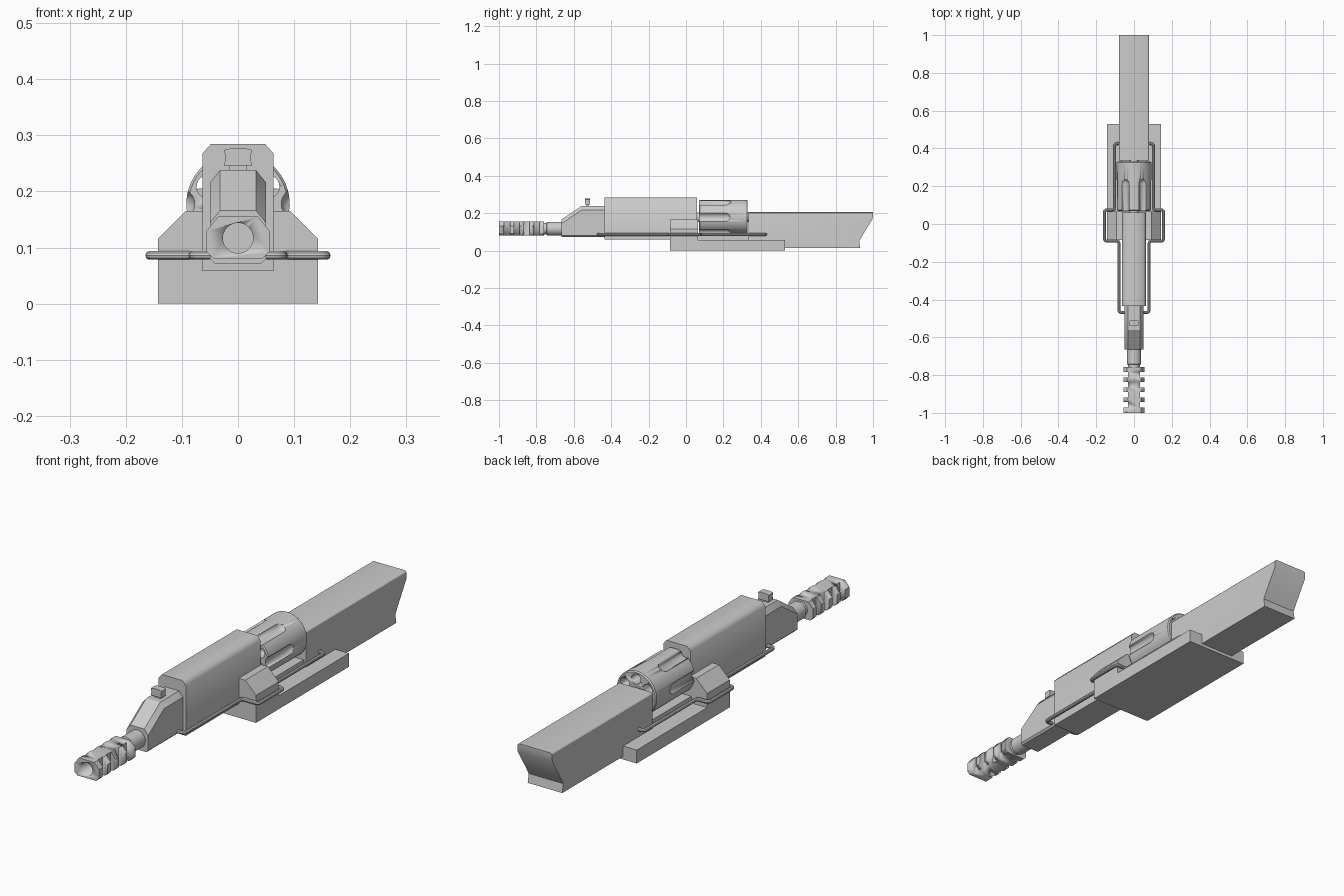
import bpy, bmesh, math
from mathutils import Vector

if "Cube" in bpy.data.objects:
    bpy.data.objects.remove(bpy.data.objects["Cube"])


def finish(name, bm, smooth=30):
    bmesh.ops.recalc_face_normals(bm, faces=bm.faces)
    me = bpy.data.meshes.new(name)
    bm.to_mesh(me)
    bm.free()
    ob = bpy.data.objects.new(name, me)
    bpy.context.collection.objects.link(ob)
    bpy.ops.object.select_all(action='DESELECT')
    bpy.context.view_layer.objects.active = ob
    ob.select_set(True)
    bpy.ops.object.shade_smooth_by_angle(angle=math.radians(smooth))
    return ob


def loft(name, sections, smooth=30):
    """Skin a list of (y, [(x, z), ...]) sections and cap both ends."""
    bm = bmesh.new()
    rows = [[bm.verts.new((x, y, z)) for x, z in prof] for y, prof in sections]
    n = len(rows[0])
    for a, b in zip(rows, rows[1:]):
        for i in range(n):
            bm.faces.new((a[i], a[(i + 1) % n], b[(i + 1) % n], b[i]))
    bm.faces.new(rows[0])
    bm.faces.new(rows[-1])
    return finish(name, bm, smooth)


def prism(name, prof, y0, y1, smooth=30):
    return loft(name, [(y0, prof), (y1, prof)], smooth)


def ring(r, cx, cz, n=32):
    return [(cx + r * math.cos(2 * math.pi * i / n), cz + r * math.sin(2 * math.pi * i / n)) for i in range(n)]


def mirrored(half):
    return half + [(-x, z) for x, z in reversed(half)]


def rect(x0, x1, z0, z1):
    return [(x0, z0), (x1, z0), (x1, z1), (x0, z1)]


def cut(ob, cutters):
    bpy.context.view_layer.objects.active = ob
    for c in cutters:
        m = ob.modifiers.new("cut", 'BOOLEAN')
        m.operation = 'DIFFERENCE'
        m.solver = 'EXACT'
        m.object = c
        bpy.ops.object.modifier_apply(modifier=m.name)
        bpy.data.objects.remove(c)


# Muzzle brake with side slots and bore
BZ = 0.117
brake = prism("muzzle_brake", mirrored([(.044, .08), (.056, .092), (.056, .13), (.036, .155)]), -1, -.758)
cutters = [prism("bore", ring(.027, 0, BZ), -1.05, -.80)]
for y in (-.957, -.904, -.851, -.798):
    for s in (-1, 1):
        cutters.append(prism("slot", rect(*sorted((s * .032, s * .09)), .05, .2), y - .015, y + .015))
cut(brake, cutters)

# Barrel with a narrow neck behind the brake
loft("barrel", [(y, ring(r, 0, BZ)) for y, r in
                ((-.77, .031), (-.745, .031), (-.742, .037), (-.65, .037))])

# Sloped barrel shroud
def shroud(top, drop):
    return mirrored([(.042, .072), (.05, .08), (.05, top - drop), (.032, top)])

loft("barrel_shroud", [(-.665, shroud(.166, .022)), (-.56, shroud(.238, .022)), (-.43, shroud(.238, .022))])

# Front sight: stem and hourglass head
prism("sight_stem", rect(-.015, .015, .23, .255), -.533, -.520)
prism("sight_head", mirrored([(.025, .246), (.022, .26), (.025, .274), (.012, .277)]), -.541, -.512)

# Main frame
prism("main_frame", mirrored([(.063, .058), (.063, .268), (.048, .285)]), -.435, .06, 60)

# Base plate, shoulder block and floor below the drum
prism("base_plate", rect(-.143, .143, 0, .056), -.085, .53)
prism("shoulder_block", mirrored([(.143, 0), (.143, .115), (.093, .165)]), -.085, .065)
prism("drum_floor", rect(-.07, .07, .05, .084), .055, .34)

# Rotating drum with six flutes and six chambers
DZ, R = .178, .092
drum = loft("drum", [(y, ring(r, 0, DZ, 64)) for y, r in
                     ((.07, R - .004), (.075, R), (.325, R), (.33, R - .004))])
cutters = []
for k in range(6):
    a = math.radians(60 * k)
    fx, fz = .103 * math.cos(a), DZ + .103 * math.sin(a)
    cutters.append(loft("flute", [(y, ring(r, fx, fz, 24)) for y, r in
                                  ((.05, .026), (.215, .026), (.227, .022), (.235, .014), (.238, .004))]))
    b = a + math.radians(30)
    cutters.append(prism("chamber", ring(.021, .061 * math.cos(b), DZ + .061 * math.sin(b), 24), .05, .35))
cut(drum, cutters)
prism("drum_axle", ring(.025, 0, DZ), .05, .345)

# Stock: side profile extruded across, long top edges bevelled
bm = bmesh.new()
side = [(.335, .013), (.932, .013), (.926, .05), (.94, .075), (.998, .17), (1, .205), (.335, .205)]
face = bm.faces.new([bm.verts.new((-.08, y, z)) for y, z in side])
out = bmesh.ops.extrude_face_region(bm, geom=[face])
bmesh.ops.translate(bm, vec=(.16, 0, 0), verts=[v for v in out['geom'] if isinstance(v, bmesh.types.BMVert)])
edges = [e for e in bm.edges if all(v.co.z > .2 for v in e.verts)
         and abs(e.verts[0].co.x - e.verts[1].co.x) < .01]
bmesh.ops.bevel(bm, geom=edges, offset=.01, segments=3, affect='EDGES', profile=.5)
finish("stock", bm)

# Bent guard rails on both sides
path = [(.05, -.468), (.08, -.468), (.08, -.09), (.157, -.09), (.157, .075), (.103, .075), (.103, .425), (.07, .425)]
for s, label in ((-1, "left"), (1, "right")):
    pts = [Vector((s * x, y, .086)) for x, y in path]
    line = [pts[0]]
    for a, b, c in zip(pts, pts[1:], pts[2:]):
        p = b + (a - b).normalized() * .015
        q = b + (c - b).normalized() * .015
        for i in range(6):
            t = i / 5
            line.append(p * (1 - t) ** 2 + b * 2 * t * (1 - t) + q * t * t)
    line.append(pts[-1])
    cu = bpy.data.curves.new(label + "_rail", 'CURVE')
    cu.dimensions = '3D'
    cu.bevel_depth = .008
    cu.bevel_resolution = 3
    cu.use_fill_caps = True
    sp = cu.splines.new('POLY')
    sp.points.add(len(line) - 1)
    for pt, co in zip(sp.points, line):
        pt.co = (*co, 1)
    ob = bpy.data.objects.new(label + "_rail", cu)
    bpy.context.collection.objects.link(ob)
    bpy.ops.object.select_all(action='DESELECT')
    bpy.context.view_layer.objects.active = ob
    ob.select_set(True)
    bpy.ops.object.convert(target='MESH')
    bpy.ops.object.shade_smooth_by_angle()
